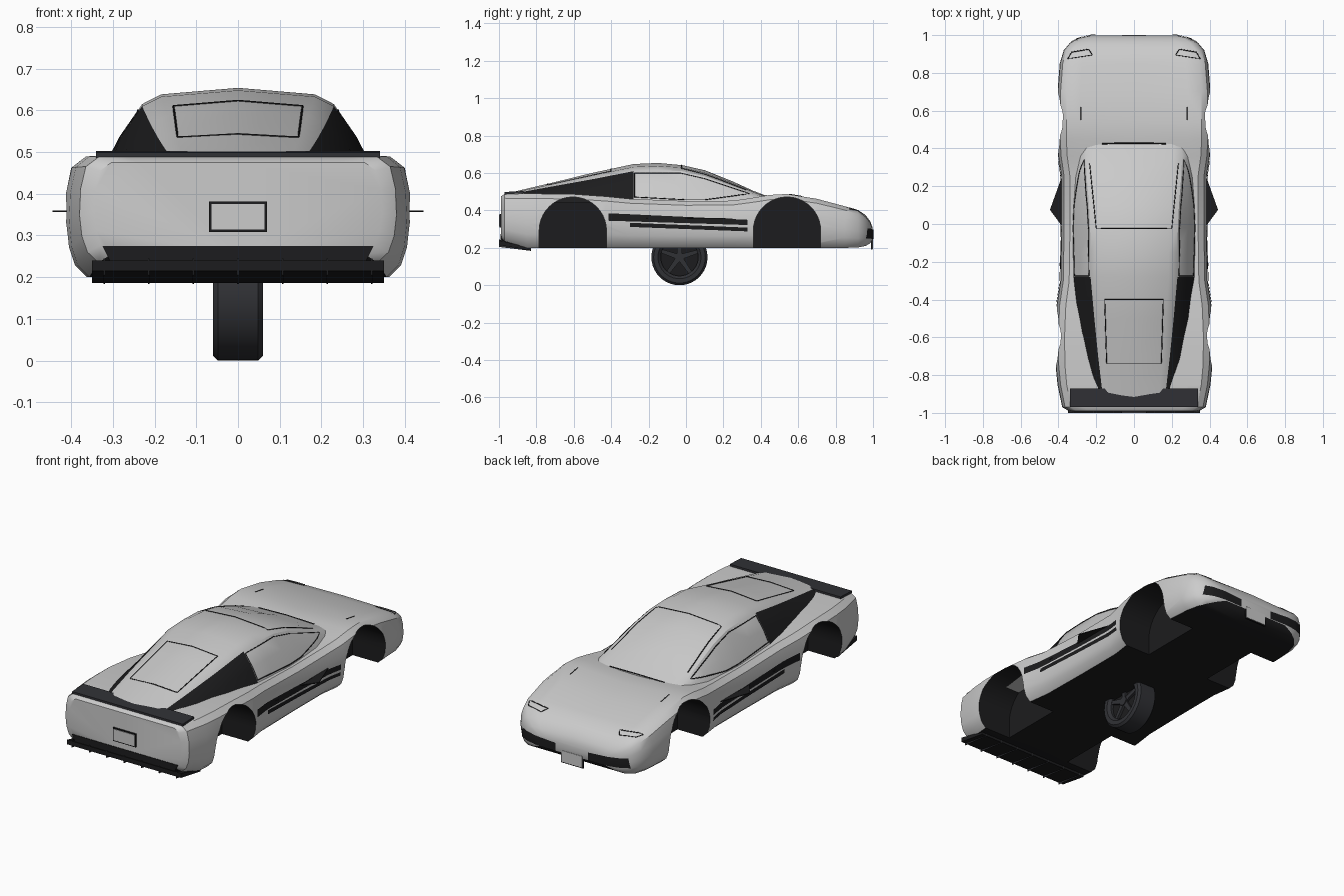
import bpy, bmesh, math
from mathutils import Vector
from mathutils.bvhtree import BVHTree

if "Cube" in bpy.data.objects:
    bpy.data.objects.remove(bpy.data.objects["Cube"])


def colour(name, rgb):
    m = bpy.data.materials.new(name)
    m.diffuse_color = (*rgb, 1)
    m.use_nodes = True
    m.node_tree.nodes["Principled BSDF"].inputs["Base Color"].default_value = m.diffuse_color
    return m


BLACK = colour("black_trim", (0.012, 0.012, 0.013))
DARK = colour("dark_rubber", (0.03, 0.031, 0.036))


def make(name, bm, mats=(), mirror=False, smooth=None):
    bmesh.ops.recalc_face_normals(bm, faces=bm.faces)
    me = bpy.data.meshes.new(name)
    bm.to_mesh(me)
    bm.free()
    for m in mats:
        me.materials.append(m)
    ob = bpy.data.objects.new(name, me)
    bpy.context.collection.objects.link(ob)
    if mirror:
        ob.modifiers.new("mirror", 'MIRROR')
    if smooth:
        smooth_by_angle(ob, smooth)
    return ob


def activate(ob):
    bpy.ops.object.select_all(action='DESELECT')
    ob.select_set(True)
    bpy.context.view_layer.objects.active = ob


def smooth_by_angle(ob, deg):
    activate(ob)
    bpy.ops.object.shade_smooth_by_angle(angle=math.radians(deg))


def loft(name, halves, is_black):
    """Skin half sections (x, y, z lists, centre to centre) mirrored in x."""
    bm = bmesh.new()
    rings = []
    for h in halves:
        full = h + [(-x, y, z) for x, y, z in reversed(h[1:-1])]
        rings.append([bm.verts.new(p) for p in full])
    n, k = len(rings[0]), len(halves[0])
    for a, b in zip(rings, rings[1:]):
        for i in range(n):
            j = (i + 1) % n
            f = bm.faces.new((a[i], a[j], b[j], b[i]))
            band = i if i < k - 1 else n - 1 - i
            f.material_index = int(is_black(band, f.calc_center_median().y))
    bm.faces.new(rings[0])
    bm.faces.new(rings[-1])
    return make(name, bm, (None, BLACK))


def prism(name, pts, axis, lo, hi, mat=BLACK, mirror=False):
    """Extrude a 2D outline along the given axis."""
    bm = bmesh.new()
    place = {'x': lambda a, b, c: (c, a, b), 'y': lambda a, b, c: (a, c, b),
             'z': lambda a, b, c: (a, b, c)}[axis]
    r0, r1 = [[bm.verts.new(place(a, b, c)) for a, b in pts] for c in (lo, hi)]
    for i in range(len(pts)):
        j = (i + 1) % len(pts)
        bm.faces.new((r0[i], r0[j], r1[j], r1[i]))
    bm.faces.new(r0)
    bm.faces.new(r1)
    return make(name, bm, (mat,) if mat else (), mirror)


def rect(x, z0, z1):
    return [(-x, z0), (x, z0), (x, z1), (-x, z1)]


# Lower body: y, half width, bottom, shoulder height, centre height
stations = [
    (-.99, .345, .255, .475, .475), (-.97, .38, .235, .488, .488), (-.85, .405, .2, .49, .49),
    (-.75, .415, .2, .489, .489), (-.6, .418, .2, .487, .487), (-.43, .41, .2, .475, .475),
    (-.3, .39, .2, .462, .462), (0, .385, .2, .45, .45), (.25, .385, .2, .452, .452),
    (.36, .402, .2, .468, .465), (.45, .407, .2, .483, .474), (.54, .407, .2, .488, .472),
    (.7, .405, .2, .462, .452), (.85, .393, .2, .422, .422), (.92, .372, .202, .398, .402),
    (.96, .338, .21, .366, .375), (.985, .29, .225, .335, .342), (.998, .23, .245, .305, .308)]
shape = [(.88, 0), (.95, .1), (.985, .25), (1, .45), (.993, .7), (.96, .91), (.88, 1), (.7, 1)]
body = loft("body", [
    [(0, y, zb)] + [(w * u, y, zb + (zs - zb) * v) for u, v in shape] + [(0, y, zc)]
    for y, w, zb, zs, zc in stations], lambda band, y: band == 0)

# Wheel wells cut into the sides
for yc in (-.605, .54):
    arch = [(yc - .18, .1)] + [(yc - .18 * math.cos(t * math.pi / 20), .292 + .18 * math.sin(t * math.pi / 20))
                               for t in range(21)] + [(yc + .18, .1)]
    for s in (-1, 1):
        cut = prism("well_cutter", arch, 'x', min(s * .2, s * .6), max(s * .2, s * .6))
        cut.hide_render = True
        mod = body.modifiers.new("well", 'BOOLEAN')
        mod.object, mod.operation, mod.solver = cut, 'DIFFERENCE', 'EXACT'
        mod.material_mode = 'TRANSFER'
        activate(body)
        bpy.ops.object.modifier_apply(modifier=mod.name)
        bpy.data.objects.remove(cut)
smooth_by_angle(body, 35)

# Cabin: y, base half width, roof half width, roof edge height, centre height
roof = [
    (.43, .28, .25, .465, .478), (.36, .30, .255, .49, .505), (.25, .315, .25, .53, .555),
    (.1, .325, .238, .583, .615), (-.02, .33, .232, .61, .642), (-.15, .33, .23, .615, .654),
    (-.28, .33, .23, .61, .648), (-.5, .315, .21, .567, .601), (-.7, .29, .19, .531, .552),
    (-.87, .265, .17, .5, .512), (-.95, .25, .165, .485, .493)]
cabin = loft("cabin", [
    [(0, y, .44), (xb, y, .44), (xb * .45 + xt * .55 + .008, y, .198 + .55 * zt), (xt, y, zt),
     (xt * .8, y, zt + .6 * (zc - zt)), (0, y, zc)]
    for y, xb, xt, zt, zc in roof], lambda band, y: band in (1, 2) and -.87 < y < -.28)
smooth_by_angle(cabin, 30)

# Surface tree so trim can be laid on the shell
shell = bmesh.new()
shell.from_mesh(body.data)
shell.from_mesh(cabin.data)
tree = BVHTree.FromBMesh(shell)
VIEW = {'top': (Vector((0, 0, -1)), lambda a, b: Vector((a, b, 2))),
        'side': (Vector((-1, 0, 0)), lambda a, b: Vector((2, a, b))),
        'nose': (Vector((0, -1, 0)), lambda a, b: Vector((a, 2, b)))}


def drop(a, b, view, lift):
    d, origin = VIEW[view]
    o = origin(a, b)
    hit = tree.ray_cast(o, d)[0]
    if hit is None:
        hit = tree.find_nearest(o + d)[0]
    return hit - d * lift


def seam(name, pts, view, width=.0025):
    path = []
    for (a, b), (c, d) in zip(pts, pts[1:]):
        path += [drop(a + (c - a) * t / 8, b + (d - b) * t / 8, view, .0005) for t in range(9)]
    cu = bpy.data.curves.new(name, 'CURVE')
    cu.dimensions, cu.bevel_depth, cu.bevel_resolution = '3D', width, 0
    sp = cu.splines.new('POLY')
    sp.points.add(len(path) - 1)
    for p, q in zip(sp.points, path):
        p.co = (*q, 1)
    cu.materials.append(BLACK)
    ob = bpy.data.objects.new(name, cu)
    bpy.context.collection.objects.link(ob)
    ob.modifiers.new("mirror", 'MIRROR')


def patch(name, quad, view, nu=16, nv=4):
    bm = bmesh.new()
    p = [Vector(q) for q in quad]
    grid = []
    for i in range(nu + 1):
        lo, hi = p[0].lerp(p[1], i / nu), p[3].lerp(p[2], i / nu)
        grid.append([bm.verts.new(drop(*lo.lerp(hi, j / nv), view, .004)) for j in range(nv + 1)])
    for a, b in zip(grid, grid[1:]):
        for j in range(nv):
            bm.faces.new((a[j], a[j + 1], b[j + 1], b[j]))
    make(name, bm, (BLACK,), True, 40)


# Side strakes and nose openings
patch("upper_strake", [(-.415, .345), (.33, .322), (.33, .35), (-.415, .385)], 'side')
patch("lower_strake", [(-.3, .312), (.33, .288), (.33, .308), (-.3, .334)], 'side')
patch("nose_opening", [(.1, .245), (.335, .25), (.325, .305), (.1, .29)], 'nose')

# Panel gaps
seam("engine_cover_gap", [(0, -.4), (.155, -.4), (.145, -.74), (0, -.74)], 'top')
seam("windscreen_gap", [(0, .428), (.17, .425)], 'top', .004)
seam("roof_gap", [(0, -.025), (.2, -.025), (.235, .32)], 'top')
seam("side_window_gap", [(-.275, .6), (-.275, .472), (0, .457), (.1, .457), (.34, .49), (.1, .57),
                         (-.03, .6), (-.275, .6)], 'side')
seam("headlight_gap", [(.24, .925), (.33, .91), (.35, .875), (.22, .895), (.24, .925)], 'top')
seam("fender_gap", [(.28, .55), (.28, .62)], 'top')

# Side fins
prism("side_fin", [(.375, .27), (.445, .075), (.375, -.02)], 'z', .356, .36, mirror=True)
prism("rear_side_fin", [(.37, -.18), (.395, -.21), (.38, -.3)], 'z', .356, .36, mirror=True)

# Rear spoiler, diffuser and number plates
prism("spoiler", [(-.97, .486), (-.87, .492), (-.87, .503), (-.97, .499)], 'x', -.34, .34, DARK)
prism("diffuser", [(-1, .215), (-1, .24), (-.83, .2), (-.83, .186)], 'x', -.35, .35)
prism("diffuser_gap", [(-.3, .225), (.3, .225), (.325, .275), (-.325, .275)], 'y', -.993, -.9)
for i in range(7):
    x = (i - 3) * .107
    prism("diffuser_fin", [(-1, .205), (-1, .245), (-.83, .2), (-.83, .184)], 'x', x - .002, x + .002, DARK)
prism("rear_plate_frame", rect(.07, .308, .382), 'y', -.997, -.985)
prism("rear_plate", rect(.064, .314, .376), 'y', -1, -.99, None)
prism("front_plate_frame", rect(.068, .19, .262), 'y', .99, .998)
prism("front_plate", rect(.063, .195, .257), 'y', .992, 1, None)

# Single wheel under the middle
HUB = Vector((0, -.035, .15))
bm = bmesh.new()
ring = [(.1, -.045), (.115, -.06), (.138, -.06), (.15, -.048), (.15, .048), (.138, .06), (.115, .06), (.1, .045)]
rows = [[bm.verts.new(HUB + Vector((x, r * math.cos(a), r * math.sin(a)))) for r, x in ring]
        for a in [2 * math.pi * k / 40 for k in range(40)]]
for k in range(40):
    a, b = rows[k], rows[(k + 1) % 40]
    for j in range(8):
        bm.faces.new((a[j], a[(j + 1) % 8], b[(j + 1) % 8], b[j]))
make("tyre", bm, (DARK,), smooth=30)


def disc(r):
    return [(HUB.y + r * math.cos(k * math.pi / 16), HUB.z + r * math.sin(k * math.pi / 16)) for k in range(32)]


prism("rim", disc(.102), 'x', -.03, .03)
prism("hub_cap", disc(.025), 'x', -.048, .048, DARK)
for k in range(5):
    c, s = math.cos(k * math.tau / 5 + .3), math.sin(k * math.tau / 5 + .3)
    prism("spoke", [(HUB.y + r * c - w * s, HUB.z + r * s + w * c)
                    for r, w in ((.015, -.014), (.102, -.01), (.102, .01), (.015, .014))], 'x', -.044, .044, DARK)
